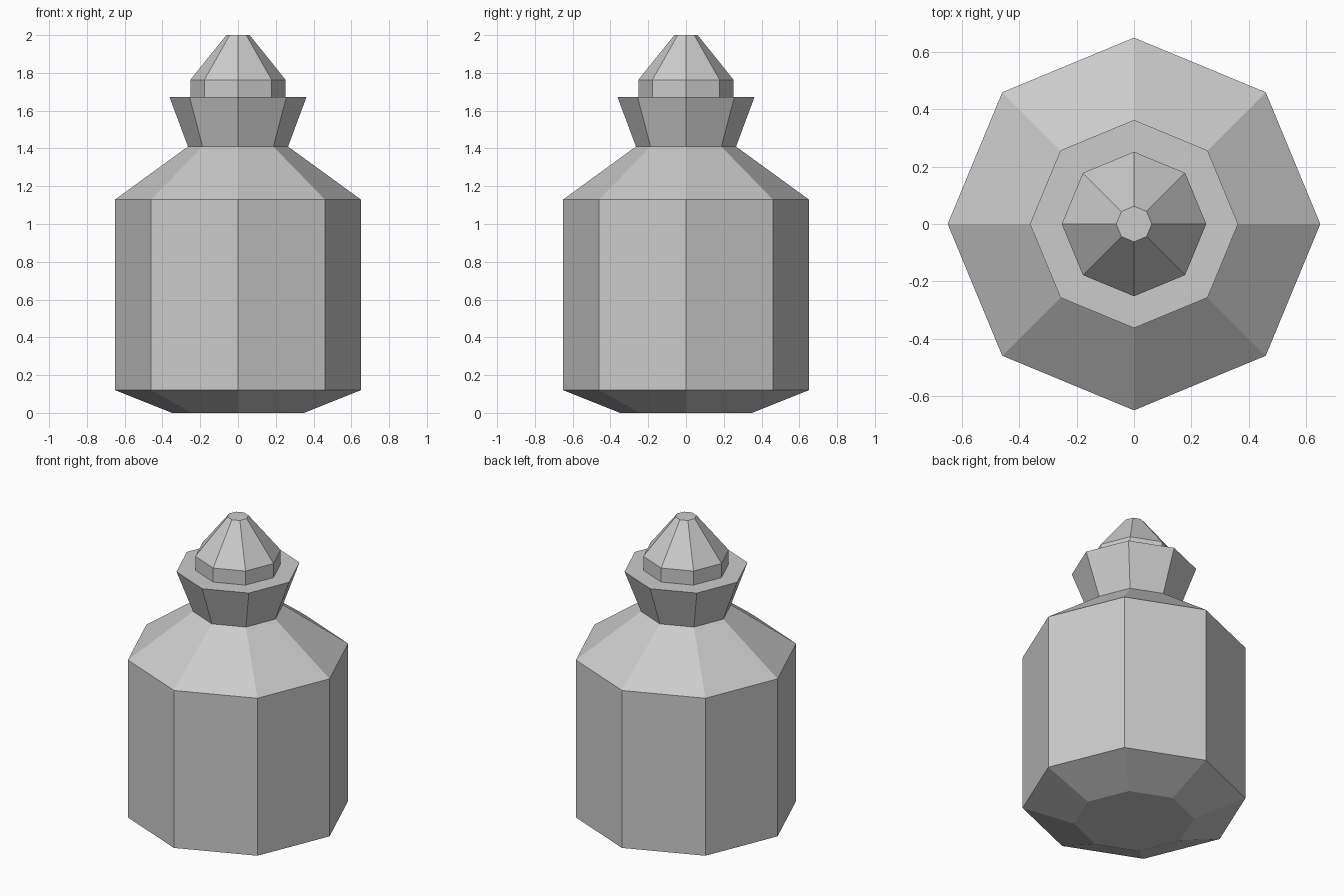
import bpy, bmesh
from math import cos, sin, pi

if "Cube" in bpy.data.objects:
    bpy.data.objects.remove(bpy.data.objects["Cube"])

SIDES = 8


def turned(name, profile):
    """Closed eight-sided lathe from (radius, height) pairs, corners on the axes."""
    bm = bmesh.new()
    rings = [[bm.verts.new((r * cos(2 * pi * i / SIDES), r * sin(2 * pi * i / SIDES), z))
              for i in range(SIDES)] for r, z in profile]
    for low, high in zip(rings, rings[1:]):
        for i in range(SIDES):
            j = (i + 1) % SIDES
            bm.faces.new((low[i], low[j], high[j], high[i]))
    bm.faces.new(rings[0][::-1])
    bm.faces.new(rings[-1])
    bmesh.ops.recalc_face_normals(bm, faces=bm.faces)
    mesh = bpy.data.meshes.new(name)
    bm.to_mesh(mesh)
    bm.free()
    obj = bpy.data.objects.new(name, mesh)
    bpy.context.collection.objects.link(obj)
    return obj


# Bottle: bevelled base, straight body, sloping shoulder, flared neck
turned("bottle", [(0.35, 0), (0.65, 0.12), (0.65, 1.13), (0.265, 1.41), (0.363, 1.673)])

# Stopper: short collar and truncated cone resting on the rim
turned("stopper", [(0.252, 1.673), (0.252, 1.763), (0.062, 2.0)])
